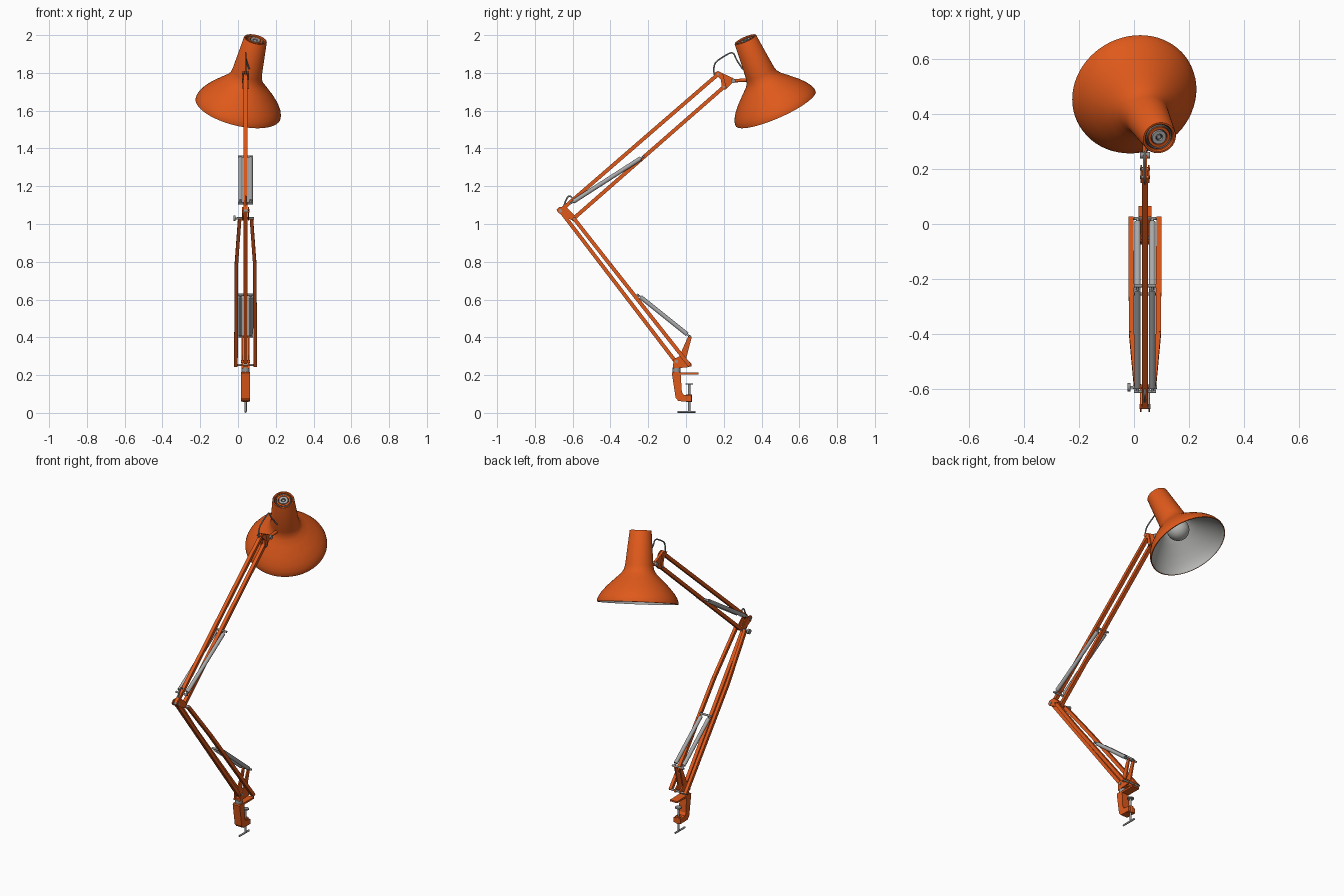
import bpy, bmesh, math
from mathutils import Vector, Matrix

if "Cube" in bpy.data.objects:
    bpy.data.objects.remove(bpy.data.objects["Cube"])

CX = 0.04  # centre plane of the arm


def material(name, rgb):
    m = bpy.data.materials.new(name)
    m.use_nodes = True
    m.diffuse_color = (*rgb, 1)
    m.node_tree.nodes["Principled BSDF"].inputs["Base Color"].default_value = (*rgb, 1)
    return m


ORANGE = material("orange paint", (0.74, 0.1, 0.011))
STEEL = material("steel", (0.3, 0.3, 0.3))
SPRING = material("spring steel", (0.4, 0.4, 0.4))
PALE = material("pale lining", (0.46, 0.46, 0.45))
DARK = material("dark recess", (0.03, 0.03, 0.03))


def finish(name, bm, mat, smooth=False, matrix=None):
    bmesh.ops.recalc_face_normals(bm, faces=bm.faces)
    me = bpy.data.meshes.new(name)
    bm.to_mesh(me)
    bm.free()
    me.materials.append(mat)
    ob = bpy.data.objects.new(name, me)
    bpy.context.collection.objects.link(ob)
    if matrix:
        ob.matrix_world = matrix
    if smooth:
        bpy.ops.object.select_all(action='DESELECT')
        bpy.context.view_layer.objects.active = ob
        ob.select_set(True)
        bpy.ops.object.shade_smooth_by_angle(angle=math.radians(35))
    return ob


def frame(origin, direction):
    """Matrix with z along direction and x kept near the world x axis."""
    z = Vector(direction).normalized()
    ref = Vector((1, 0, 0)) if abs(z.x) < 0.9 else Vector((0, 1, 0))
    x = (ref - z * ref.dot(z)).normalized()
    m = Matrix((x, z.cross(x), z)).transposed().to_4x4()
    m.translation = origin
    return m


def beam(name, p, q, w, h):
    bm = bmesh.new()
    bmesh.ops.create_cube(bm, size=1)
    bmesh.ops.scale(bm, vec=(w, h, (q - p).length), verts=bm.verts)
    return finish(name, bm, ORANGE, matrix=frame((p + q) / 2, q - p))


def rod(name, p, q, r, mat=STEEL):
    bm = bmesh.new()
    bmesh.ops.create_cone(bm, cap_ends=True, segments=20, radius1=r, radius2=r,
                          depth=(q - p).length)
    return finish(name, bm, mat, True, frame((p + q) / 2, q - p))


def plate(name, outline, x0, x1):
    """Side outline of (y, z) points given a thickness along x."""
    bm = bmesh.new()
    f = bm.faces.new([bm.verts.new((x0, y, z)) for y, z in outline])
    g = bmesh.ops.extrude_face_region(bm, geom=[f])["geom"]
    bmesh.ops.translate(bm, vec=(x1 - x0, 0, 0),
                        verts=[v for v in g if isinstance(v, bmesh.types.BMVert)])
    return finish(name, bm, ORANGE)


def lathe(name, profile, mat, matrix):
    bm = bmesh.new()
    vs = [bm.verts.new((r, 0, t)) for r, t in profile]
    es = [bm.edges.new(pair) for pair in zip(vs, vs[1:])]
    bmesh.ops.spin(bm, geom=vs + es, cent=(0, 0, 0), axis=(0, 0, 1),
                   angle=math.tau, steps=64, use_merge=True)
    bmesh.ops.remove_doubles(bm, verts=bm.verts, dist=1e-5)
    return finish(name, bm, mat, True, matrix)


def wire(name, points, r):
    cu = bpy.data.curves.new(name, 'CURVE')
    cu.dimensions = '3D'
    cu.bevel_depth, cu.bevel_resolution, cu.use_fill_caps = r, 2, True
    sp = cu.splines.new('NURBS')
    sp.points.add(len(points) - 1)
    for pt, co in zip(sp.points, points):
        pt.co = (*co, 1)
    sp.order_u, sp.use_endpoint_u = 3, True
    cu.materials.append(STEEL)
    ob = bpy.data.objects.new(name, cu)
    bpy.context.collection.objects.link(ob)
    bpy.ops.object.select_all(action='DESELECT')
    bpy.context.view_layer.objects.active = ob
    ob.select_set(True)
    bpy.ops.object.convert(target='MESH')
    bpy.ops.object.shade_smooth()


def at(y, z, dx=0.0):
    return Vector((CX + dx, y, z))


def pin(name, y, z, half, r=0.006):
    rod(name, at(y, z, -half), at(y, z, half), r)


def spring(name, p, q):
    """Closely wound spring body with a thin hook at each end."""
    d = (q - p).normalized() * 0.018
    rod(name, p + d, q - d, 0.0115, SPRING)
    rod(name + "_hook", p, q, 0.005, SPRING)


# Desk clamp
plate("clamp_body", [(-0.075, 0.21), (-0.055, 0.08), (-0.04, 0.062), (0.03, 0.06), (0.03, 0.09),
                     (-0.012, 0.095), (-0.022, 0.11), (-0.028, 0.203), (0.065, 0.203),
                     (0.065, 0.213), (-0.07, 0.216)], CX - 0.024, CX + 0.024)
rod("clamp_screw", at(0.017, 0.008), at(0.017, 0.15), 0.0065)
rod("clamp_pad", at(0.017, 0.149), at(0.017, 0.156), 0.019)
rod("clamp_boss", at(0.017, 0.057), at(0.017, 0.098), 0.016, ORANGE)
rod("clamp_handle", at(-0.045, 0.0055), at(0.05, 0.0055), 0.0055)
rod("clamp_collar", at(-0.05, 0.213), at(-0.05, 0.24), 0.021)

# Base bracket that holds the arm and the lower springs
for s in (-1, 1):
    x = CX + s * 0.017
    plate("base_bracket", [(-0.07, 0.236), (0.0, 0.24), (0.03, 0.247), (0.028, 0.262),
                           (0.0, 0.285), (0.03, 0.4), (0.022, 0.412), (0.01, 0.402),
                           (-0.035, 0.3), (-0.065, 0.285)], x - 0.004, x + 0.004)
beam("base_bracket_floor", at(-0.065, 0.243), at(0.0, 0.245), 0.034, 0.01)
pin("base_cross_pin", 0.02, 0.254, 0.06)
pin("base_arm_pin", -0.05, 0.272, 0.024, 0.009)

# Lower arm: one middle bar and two bowed outer bars
LOW, ELBOW, INNER = (-0.05, 0.265), (-0.665, 1.07), (-0.594, 1.03)
beam("lower_middle_bar", at(*LOW), at(*ELBOW), 0.021, 0.02)
for s in (-1, 1):
    foot, bend, top = at(0.02, 0.25, s * 0.051), at(-0.4, 0.783, s * 0.049), at(*INNER, s * 0.031)
    beam("lower_outer_bar", foot, bend, 0.019, 0.02)
    beam("lower_outer_bar_tip", bend, top, 0.018, 0.02)

# Elbow plates, pins and tightening knob
for s in (-1, 1):
    x = CX + s * 0.015
    plate("elbow_plate", [(-0.685, 1.075), (-0.675, 1.058), (-0.6, 1.018), (-0.582, 1.025),
                          (-0.585, 1.042), (-0.635, 1.09), (-0.672, 1.09)], x - 0.003, x + 0.003)
pin("elbow_pin", *ELBOW, 0.02, 0.009)
pin("elbow_cross_pin", *INNER, 0.044)
rod("elbow_knob_stem", at(*INNER, -0.055), at(*INNER, -0.03), 0.005)
rod("elbow_knob", at(*INNER, -0.064), at(*INNER, -0.052), 0.015)
wire("elbow_cable", [at(-0.65, 1.085), at(-0.632, 1.145), at(-0.605, 1.15), at(-0.59, 1.11)], 0.004)

# Upper arm: two parallel bars
HEAD_TOP, HEAD_LOW = (0.17, 1.793), (0.2, 1.725)
beam("upper_top_bar", at(*ELBOW), at(*HEAD_TOP), 0.021, 0.02)
beam("upper_bottom_bar", at(*INNER), at(*HEAD_LOW), 0.021, 0.02)

# Paired springs with their cross pins
for name, a, b in (("lower_spring", (0.02, 0.405), (-0.255, 0.625)),
                   ("upper_spring", (-0.61, 1.11), (-0.225, 1.357))):
    for y, z in (a, b):
        pin(name + "_pin", y, z, 0.04)
    for s in (-1, 1):
        spring(name, at(*a, s * 0.027), at(*b, s * 0.027))

# Head bracket: side cheeks at the bars, a slim web, and the swivel joint
plate("head_web", [(0.15, 1.8), (0.168, 1.81), (0.25, 1.772), (0.255, 1.755),
                   (0.21, 1.712), (0.19, 1.715), (0.2, 1.755)], CX - 0.007, CX + 0.007)
for s in (-1, 1):
    x = CX + s * 0.014
    plate("head_cheek", [(0.15, 1.8), (0.168, 1.81), (0.195, 1.797), (0.215, 1.72),
                         (0.19, 1.715), (0.185, 1.765)], x - 0.003, x + 0.003)
pin("head_top_pin", *HEAD_TOP, 0.019)
pin("head_low_pin", *HEAD_LOW, 0.019)
pin("swivel_barrel", 0.25, 1.758, 0.018, 0.012)
rod("swivel_stem", at(0.25, 1.758), at(0.335, 1.763), 0.009, ORANGE)
wire("head_cable", [at(0.15, 1.79), at(0.14, 1.845), at(0.195, 1.885), at(0.25, 1.915),
                    at(0.265, 1.87), at(0.3, 1.82, 0.02)], 0.004)

# Lamp shade, turned around its tilted axis
TOP, RIM = Vector((0.092, 0.315, 1.975)), Vector((0.0, 0.475, 1.61))
tilt = frame(TOP, RIM - TOP)
outer = [(0.062, 0), (0.08, 0.195), (0.086, 0.22), (0.101, 0.243), (0.13, 0.27), (0.176, 0.314),
         (0.207, 0.35), (0.223, 0.376), (0.23, 0.395), (0.231, 0.408)]
inner = [(r - 0.005, t + 0.002) for r, t in outer[1:-1]] + [(0.226, 0.409)]
lathe("shade", [(0.05, 0.02), (0.05, 0.002), (0.054, -0.003), (0.06, -0.003)] + outer
      + [(0.226, 0.409)], ORANGE, tilt)
lathe("shade_lining", [(0, 0.19)] + inner, PALE, tilt)
lathe("bulb", [(0.022, 0.19), (0.03, 0.215)]
      + [(0.064 * math.sin(a), 0.275 - 0.064 * math.cos(a))
         for a in (math.pi * k / 16 for k in range(3, 17))], PALE, tilt)

# Vented cap at the top of the shade
lathe("cap_recess", [(0, 0.012), (0.051, 0.012)], DARK, tilt)
lathe("cap_outer_ring", [(0.043, 0.012), (0.043, 0.003), (0.046, 0.003), (0.046, 0.012)], SPRING, tilt)
lathe("cap_ring", [(0.03, 0.012), (0.03, 0.002), (0.04, 0.002), (0.04, 0.012)], ORANGE, tilt)
lathe("cap_centre", [(0.013, 0.012), (0.013, 0.0), (0.026, 0.0), (0.026, 0.012)], SPRING, tilt)
lathe("cap_screw", [(0, 0.003), (0.008, 0.003), (0.008, 0.012)], SPRING, tilt)
